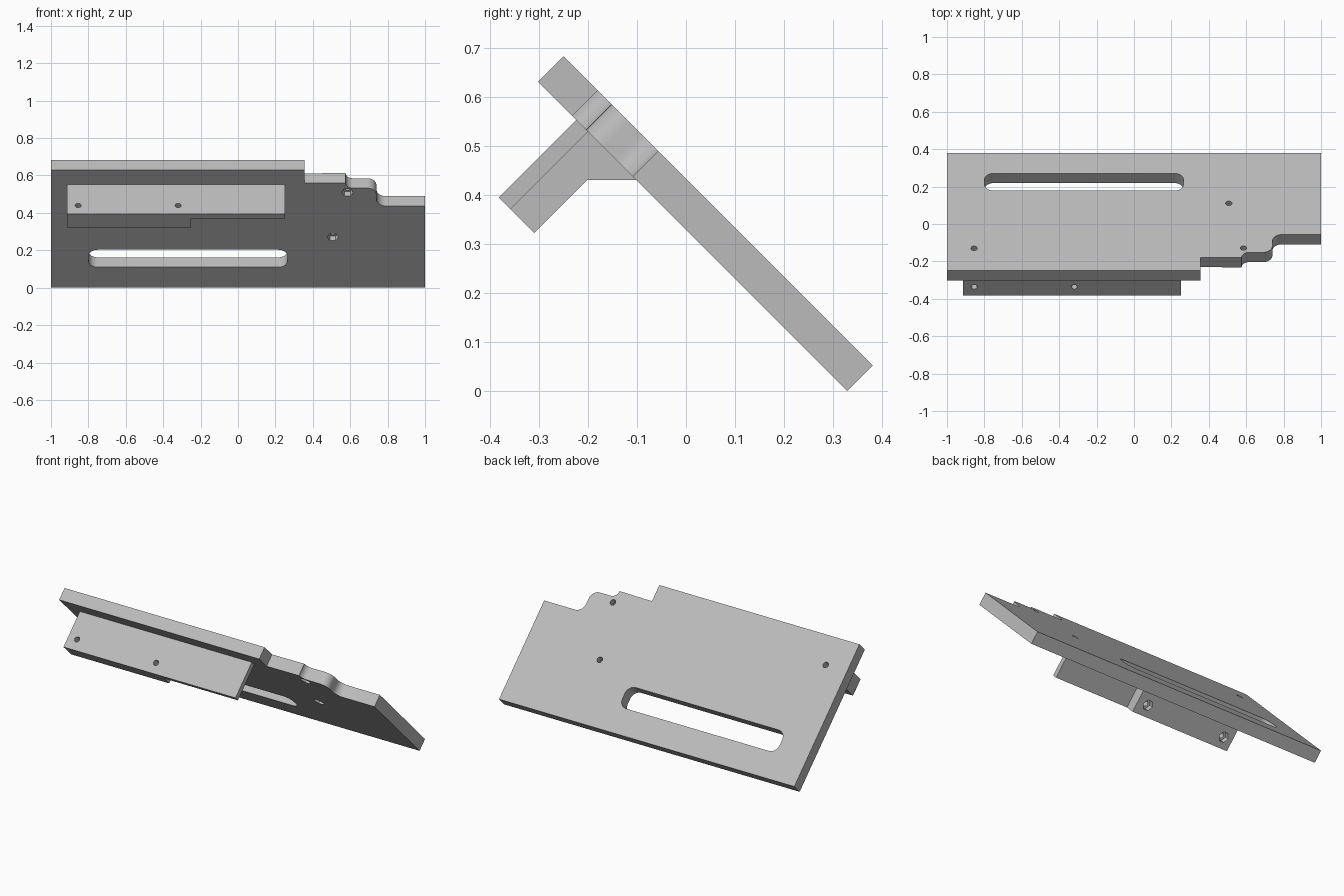
import bpy, bmesh
from math import sin, cos, pi, radians
from mathutils import Matrix, Vector

cube = bpy.data.objects.get("Cube")
if cube:
    bpy.data.objects.remove(cube, do_unlink=True)

grey = bpy.data.materials.new("plain grey")
grey.use_nodes = True
colour = (0.5, 0.5, 0.5, 1)
grey.diffuse_color = colour
grey.node_tree.nodes["Principled BSDF"].inputs["Base Color"].default_value = colour

# Tilted frame: x along the plate, u up its slope, w out of its front face
u_dir = Vector((0, -1, 1)).normalized()
w_dir = Vector((0, -1, -1)).normalized()
FRAME = Matrix((Vector((1, 0, 0)), u_dir, w_dir)).transposed().to_4x4()
FRAME.translation = (0, 0.3285, 0)


def prism(name, outline, low, high, axis):
    """Extrude a 2D outline along one axis of the tilted frame."""
    bm = bmesh.new()
    ring = []
    for p in outline:
        co = list(p)
        co.insert(axis, low)
        ring.append(bm.verts.new(co))
    face = bm.faces.new(ring)
    out = bmesh.ops.extrude_face_region(bm, geom=[face])
    shift = Vector((0, 0, 0))
    shift[axis] = high - low
    bmesh.ops.translate(bm, vec=shift,
                        verts=[g for g in out["geom"] if isinstance(g, bmesh.types.BMVert)])
    bmesh.ops.recalc_face_normals(bm, faces=bm.faces)
    mesh = bpy.data.meshes.new(name)
    bm.to_mesh(mesh)
    bm.free()
    mesh.materials.append(grey)
    obj = bpy.data.objects.new(name, mesh)
    obj.matrix_world = FRAME
    bpy.context.collection.objects.link(obj)
    return obj


def arc(cx, cy, r, start, end, steps=8):
    return [(cx + r * cos(radians(start + (end - start) * i / steps)),
             cy + r * sin(radians(start + (end - start) * i / steps))) for i in range(steps + 1)]


def circle(cx, cy, r, sides):
    return [(cx + r * cos(2 * pi * i / sides), cy + r * sin(2 * pi * i / sides))
            for i in range(sides)]


def rect(a0, a1, b0, b1):
    return [(a0, b0), (a1, b0), (a1, b1), (a0, b1)]


def combine(target, tool, operation="DIFFERENCE"):
    tool.hide_render = True
    mod = target.modifiers.new("combine", "BOOLEAN")
    mod.operation, mod.object, mod.solver = operation, tool, "EXACT"
    bpy.ops.object.select_all(action="DESELECT")
    bpy.context.view_layer.objects.active = target
    target.select_set(True)
    bpy.ops.object.modifier_apply(modifier=mod.name)
    bpy.data.objects.remove(tool, do_unlink=True)


T = 0.074  # plate thickness

# Plate with a stepped, rounded upper corner
outline = [(-1, 0), (1, 0), (1, 0.618)]
outline += arc(0.79, 0.668, 0.05, 270, 180)
outline += arc(0.69, 0.703, 0.05, 0, 90)
outline += arc(0.615, 0.793, 0.04, 270, 180)
outline += [(0.355, 0.79), (0.355, 0.891), (-1, 0.891)]
plate = prism("tilted_plate", outline, -T, 0, 2)

# Long rounded slot
r = 0.05
slot = []
for cx, cy, a in ((0.215, 0.237, 0), (-0.75, 0.237, 90), (-0.75, 0.205, 180), (0.215, 0.205, 270)):
    slot += arc(cx, cy, r, a, a + 90)
combine(plate, prism("slot_cutter", slot, -0.2, 0.1, 2))

# Screw holes, two of them with nut recesses in the front face
for x, u, recess in ((0.585, 0.72, True), (0.507, 0.382, True), (-0.855, 0.722, False)):
    combine(plate, prism("hole_cutter", circle(x, u, 0.017, 24), -0.2, 0.1, 2))
    if recess:
        combine(plate, prism("nut_cutter", circle(x, u, 0.031, 6), -0.035, 0.1, 2))

# Rail: thin lip along the full length, thick block with a gusset on one half
rail = prism("front_rail", rect(0.747, 0.781, 0, 0.223), -0.915, 0.25, 0)
block = [(0.781, 0), (0.781, 0.223), (0.679, 0.223), (0.679, 0.071), (0.608, 0)]
combine(rail, prism("rail_block", block, -0.915, -0.25, 0), "UNION")

# Rail screw holes with nut recesses underneath
for x in (-0.855, -0.32):
    combine(rail, prism("hole_cutter", circle(x, 0.159, 0.016, 24), 0.5, 0.9, 1))
    combine(rail, prism("nut_cutter", circle(x, 0.159, 0.031, 6), 0.6, 0.71, 1))

# Screw hole running from the plate into the rail, with a side nut slot
combine(rail, prism("hole_cutter", circle(-0.855, 0.722, 0.017, 24), -0.1, 0.11, 2))
combine(rail, prism("slot_cutter", rect(0.695, 0.75, 0.085, 0.112), -1, -0.825, 0))

for obj in (plate, rail):
    bpy.ops.object.select_all(action="DESELECT")
    bpy.context.view_layer.objects.active = obj
    obj.select_set(True)
    bpy.ops.object.shade_smooth_by_angle(angle=radians(30))
